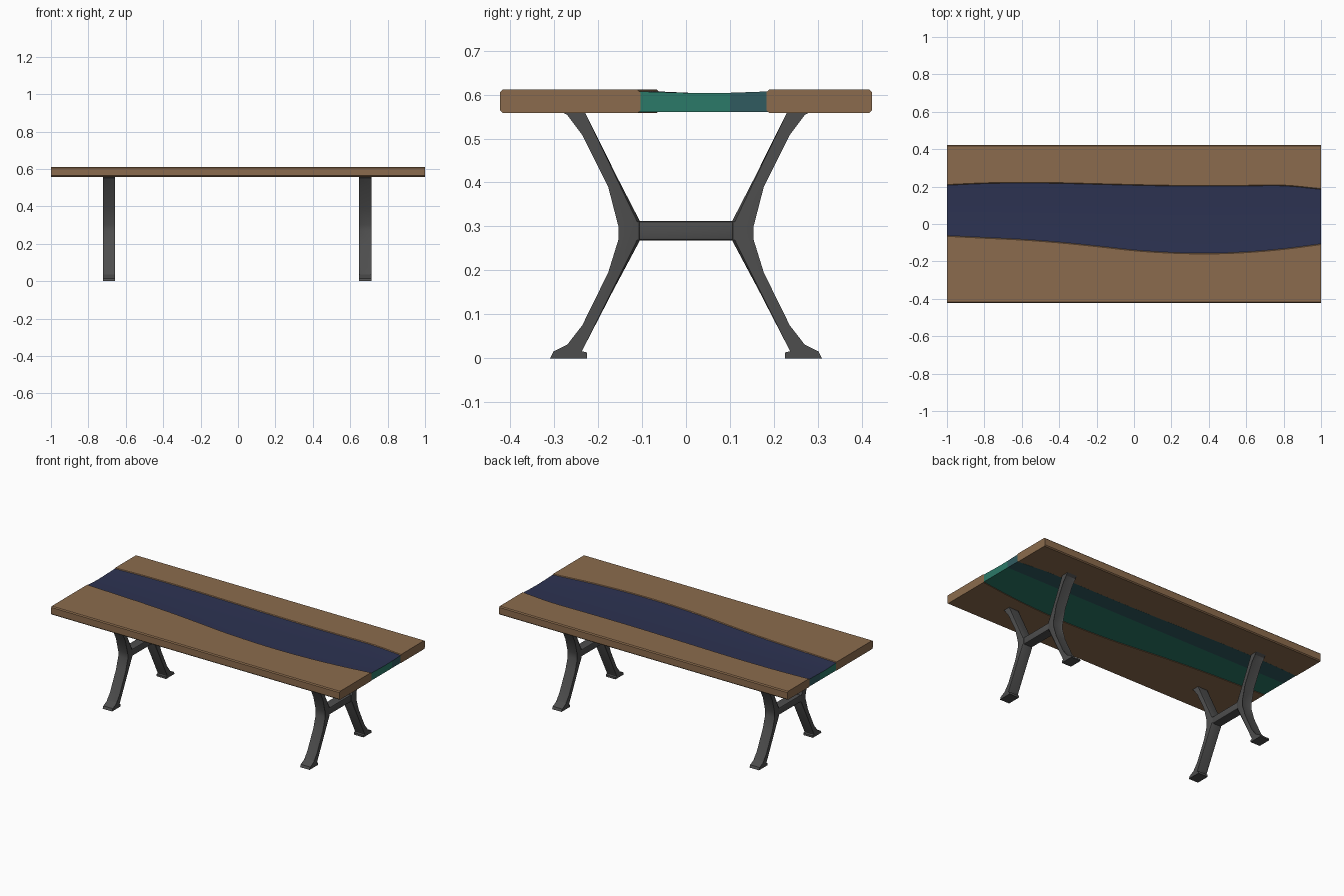
import bpy, bmesh
from mathutils import Vector

if "Cube" in bpy.data.objects:
    bpy.data.objects.remove(bpy.data.objects["Cube"])


def material(name, rgb):
    m = bpy.data.materials.new(name)
    m.diffuse_color = (*rgb, 1)
    m.use_nodes = True
    m.node_tree.nodes["Principled BSDF"].inputs["Base Color"].default_value = m.diffuse_color
    return m


wood = material("warm wood", (0.26, 0.148, 0.074))
navy = material("navy resin", (0.026, 0.033, 0.085))
teal = material("teal resin", (0.024, 0.195, 0.14))
slate = material("slate blue resin", (0.03, 0.105, 0.118))
iron = material("dark iron", (0.075, 0.075, 0.075))


def finish(bm, name, mats, angle=0.5):
    bmesh.ops.recalc_face_normals(bm, faces=bm.faces)
    me = bpy.data.meshes.new(name)
    bm.to_mesh(me)
    bm.free()
    for m in mats:
        me.materials.append(m)
    ob = bpy.data.objects.new(name, me)
    bpy.context.collection.objects.link(ob)
    bpy.context.view_layer.objects.active = ob
    ob.select_set(True)
    bpy.ops.object.shade_smooth_by_angle(angle=angle)
    ob.select_set(False)
    return ob


def loft(sections, caps):
    """Skin a list of (x, [(y, z), ...]) sections; caps lists end polygons."""
    bm = bmesh.new()
    rings = [[bm.verts.new((x, y, z)) for y, z in pts] for x, pts in sections]
    n = len(rings[0])
    for a, b in zip(rings, rings[1:]):
        for i in range(n):
            j = (i + 1) % n
            bm.faces.new((a[i], a[j], b[j], b[i]))
    for ring in (rings[0], rings[-1]):
        for cap in caps:
            bm.faces.new([ring[i] for i in cap])
    return bm


def smooth_curve(ys, steps=4):
    """Catmull-Rom through evenly spaced values from x = -1 to 1."""
    p = [2 * ys[0] - ys[1]] + ys + [2 * ys[-1] - ys[-2]]
    out = []
    for i in range(len(ys) - 1):
        a, b, c, d = p[i:i + 4]
        for k in range(steps):
            t = k / steps
            out.append(0.5 * (2 * b + (c - a) * t + (2 * a - 5 * b + 4 * c - d) * t * t
                              + (3 * b - a - 3 * c + d) * t ** 3))
    return out + [ys[-1]]


front = smooth_curve([-0.06, -0.07, -0.08, -0.095, -0.115, -0.137, -0.15, -0.154, -0.147, -0.13, -0.104])
back = smooth_curve([0.205, 0.214, 0.217, 0.215, 0.21, 0.205, 0.201, 0.2, 0.201, 0.202, 0.183])
xs = [-1 + 2 * i / (len(front) - 1) for i in range(len(front))]
BOT, TOP, C = 0.558, 0.611, 0.006


# wooden slabs with wavy inner edges
def slab(name, outer, inner_curve):
    s = 1 if outer > 0 else -1
    secs = []
    for x, e in zip(xs, inner_curve):
        secs.append((x, [(outer, BOT + C), (outer, TOP - C), (outer - s * C, TOP),
                         (e + s * C, TOP), (e, TOP - C), (e, BOT + C),
                         (e + s * C, BOT), (outer - s * C, BOT)]))
    return finish(loft(secs, [range(8)]), name, [wood])


slab("front_slab", -0.423, front)
slab("back_slab", 0.423, back)

# resin river, slightly dished, navy on top and two-toned below
SPLIT = 0.1
secs = []
for x, f, b in zip(xs, front, back):
    f, b = f - 0.003, b + 0.003
    secs.append((x, [(f, 0.607), (0.03, 0.603), (SPLIT, 0.604), (b, 0.607),
                     (b, 0.56), (SPLIT, 0.56), (f, 0.56)]))
river = finish(loft(secs, [(0, 1, 2, 5, 6), (2, 3, 4, 5)]), "resin_river", [navy, teal, slate])
for p in river.data.polygons:
    if p.normal.z > 0.5:
        p.material_index = 0
    else:
        p.material_index = 2 if p.center.y > SPLIT else 1

# iron leg frames: side limb profile (y, z), mirrored, plus a crossbar
LIMB = [(0.282, 0.56), (0.26, 0.548), (0.236, 0.508), (0.177, 0.39), (0.148, 0.302),
        (0.148, 0.268), (0.177, 0.195), (0.236, 0.075), (0.26, 0.036), (0.302, 0.015),
        (0.309, 0), (0.225, 0), (0.225, 0.013), (0.237, 0.016), (0.233, 0.03),
        (0.105, 0.268), (0.105, 0.312), (0.228, 0.548), (0.23, 0.56)]


def prism(name, pts, cx, width, bevel):
    secs = [(cx + s * width / 2, pts) for s in (-1, 1)]
    bm = loft(secs, [range(len(pts))])
    # soften only the long side rims
    rim = [e for e in bm.edges if abs(e.verts[0].co.x - e.verts[1].co.x) < 1e-6
           and min(v.co.z for v in e.verts) > 0.02 and max(v.co.z for v in e.verts) < 0.55]
    bmesh.ops.bevel(bm, geom=rim, offset=bevel, segments=2, profile=0.5, affect='EDGES')
    return finish(bm, name, [iron])


for side, cx in (("left", -0.69), ("right", 0.68)):
    for part, s in (("front", -1), ("back", 1)):
        prism(f"{side}_{part}_leg", [(s * y, z) for y, z in LIMB], cx, 0.066, 0.006)
    prism(f"{side}_crossbar", [(-0.12, 0.268), (0.12, 0.268), (0.12, 0.312), (-0.12, 0.312)],
          cx, 0.06, 0.006)
